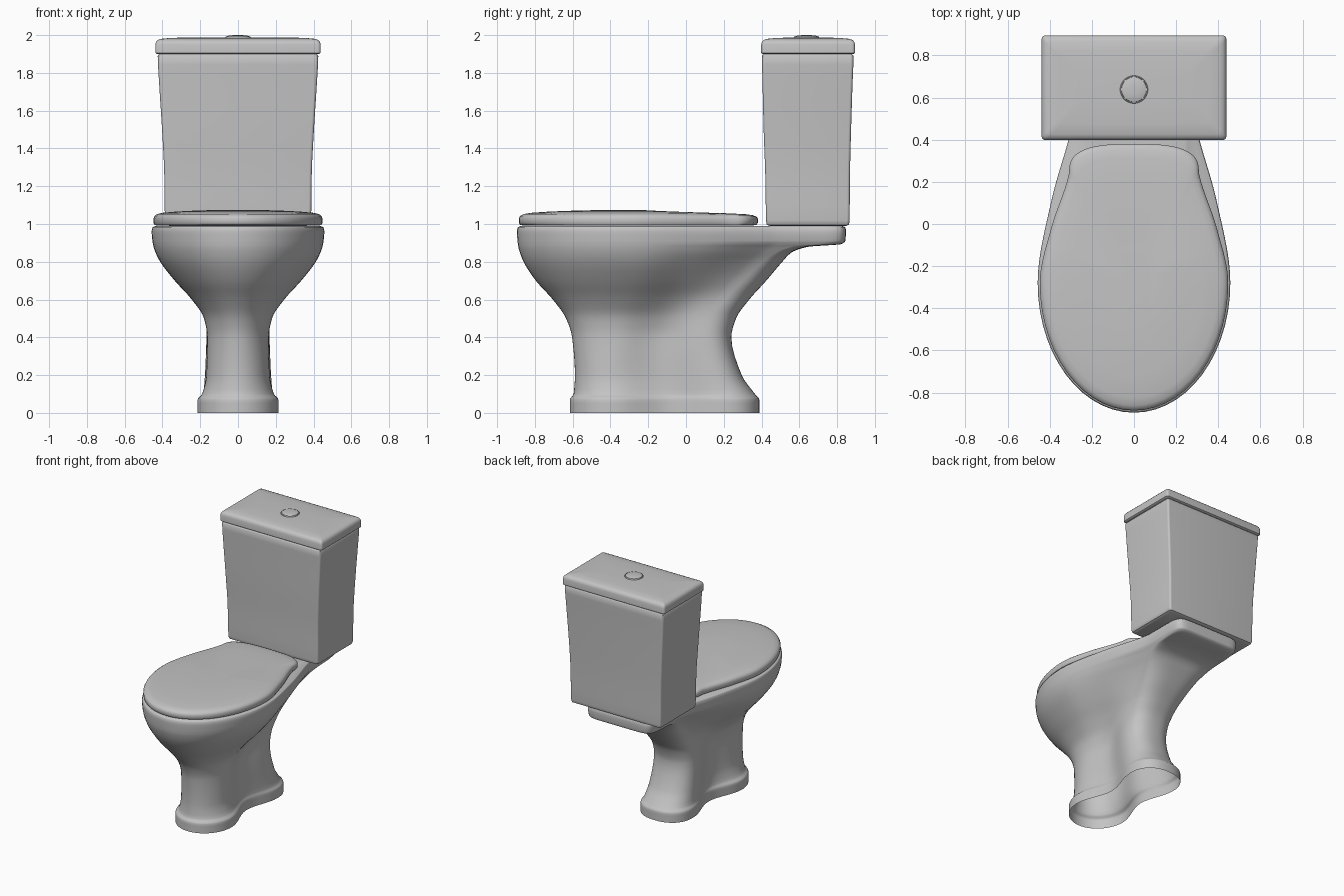
import bpy
import bmesh
import math

cube = bpy.data.objects.get("Cube")
if cube:
    bpy.data.objects.remove(cube, do_unlink=True)

ceramic = bpy.data.materials.new("grey ceramic")
ceramic.use_nodes = True
ceramic.diffuse_color = (0.55, 0.55, 0.55, 1)
ceramic.node_tree.nodes["Principled BSDF"].inputs["Base Color"].default_value = (0.55, 0.55, 0.55, 1)


def loft(name, rings, cap_bottom=True, angle=40):
    """Skin a stack of closed rings into a smooth-shaded object."""
    bm = bmesh.new()
    loops = [[bm.verts.new(p) for p in ring] for ring in rings]
    for low, high in zip(loops, loops[1:]):
        for i in range(len(low)):
            j = (i + 1) % len(low)
            bm.faces.new((low[i], low[j], high[j], high[i]))
    bm.faces.new(loops[-1])
    if cap_bottom:
        bm.faces.new(loops[0][::-1])
    mesh = bpy.data.meshes.new(name)
    bm.to_mesh(mesh)
    bm.free()
    mesh.materials.append(ceramic)
    obj = bpy.data.objects.new(name, mesh)
    bpy.context.collection.objects.link(obj)
    bpy.ops.object.select_all(action="DESELECT")
    obj.select_set(True)
    bpy.context.view_layer.objects.active = obj
    bpy.ops.object.shade_smooth_by_angle(angle=math.radians(angle))
    return obj


def hermite(a, b, ta, tb, t):
    """Cubic from a to b with end slopes ta and tb."""
    return (a * (1 + 2 * t) * (1 - t) ** 2 + ta * t * (1 - t) ** 2
            + b * t * t * (3 - 2 * t) - tb * t * t * (1 - t))


def smooth_rows(rows, steps):
    """Fill in rows between the given ones without overshooting."""
    def slope(i, c):
        if i in (0, len(rows) - 1):
            return 0
        d0 = (rows[i][c] - rows[i - 1][c]) / (rows[i][0] - rows[i - 1][0])
        d1 = (rows[i + 1][c] - rows[i][c]) / (rows[i + 1][0] - rows[i][0])
        return 2 * d0 * d1 / (d0 + d1) if d0 * d1 > 0 else 0

    result = []
    for i in range(len(rows) - 1):
        a, b = rows[i], rows[i + 1]
        h = b[0] - a[0]
        for s in range(steps):
            t = s / steps
            result.append([a[0] + h * t] + [
                hermite(a[c], b[c], slope(i, c) * h, slope(i + 1, c) * h, t)
                for c in range(1, len(a))])
    return result + [list(rows[-1])]


def outline(z, front, back, w1, y1, w2, w3, y3, power, n=14):
    """Symmetric plan: round nose, waist, and a back end of chosen squareness."""
    half = []
    for i in range(n):
        a = math.pi / 2 * i / n
        half.append((w1 * math.sin(a), y1 - (y1 - front) * math.cos(a)))
    lean = (w3 - w1) / 2
    for i in range(n):
        t = 2 * i / n
        w = hermite(w1, w2, 0, lean, t) if t < 1 else hermite(w2, w3, lean, lean * .8, t - 1)
        half.append((w, y1 + (y3 - y1) * i / n))
    for i in range(n + 1):
        a = math.pi / 2 * i / n
        half.append((w3 * math.cos(a) ** (2 / power) if i < n else 0,
                     y3 + (back - y3) * math.sin(a) ** (2 / power)))
    return [(x, y, z) for x, y in half] + [(-x, y, z) for x, y in half[-2:0:-1]]


def rounded_box(z, hx, y0, y1, r, n=6):
    """Rectangle ring with rounded corners."""
    ring = []
    for k, (x, y) in enumerate(((hx - r, y1 - r), (r - hx, y1 - r),
                                (r - hx, y0 + r), (hx - r, y0 + r))):
        for i in range(n + 1):
            a = math.pi / 2 * (k + i / n)
            ring.append((x + r * math.cos(a), y + r * math.sin(a), z))
    return ring


# Bowl, pedestal and tank shelf in one skin, open underneath
# height, front, back, nose width, nose y, waist, rear width, rear y, squareness
bowl_rows = [
    (0.00, -.615, .388, .214, -.38, .135, .2, .2, 2.3),
    (0.07, -.615, .388, .214, -.38, .135, .2, .2, 2.3),
    (0.10, -.595, .365, .19, -.38, .125, .185, .18, 2.3),
    (0.20, -.588, .295, .167, -.38, .12, .175, .14, 2.3),
    (0.40, -.603, .24, .163, -.36, .12, .167, .1, 2.4),
    (0.50, -.635, .265, .18, -.34, .14, .165, .12, 2.4),
    (0.60, -.705, .335, .245, -.31, .19, .17, .18, 2.5),
    (0.70, -.795, .425, .335, -.29, .265, .19, .27, 2.8),
    (0.80, -.86, .51, .412, -.28, .335, .225, .37, 3.2),
    (0.85, -.88, .56, .437, -.28, .365, .25, .43, 4),
    (0.88, -.888, .65, .447, -.28, .377, .265, .47, 6),
    (0.893, -.89, .82, .45, -.28, .381, .272, .49, 8),
    (0.91, -.892, .843, .453, -.28, .385, .28, .5, 9),
    (0.96, -.895, .847, .457, -.28, .392, .288, .5, 9),
    (0.983, -.89, .843, .452, -.28, .388, .283, .5, 9),
    (0.99, -.875, .828, .437, -.28, .373, .268, .5, 9),
]
loft("bowl_and_pedestal", [outline(*row) for row in smooth_rows(bowl_rows, 4)],
     cap_bottom=False, angle=50)

# Closed seat lid: an egg plan, inset towards a domed top that sinks to the rear
lid_rings = []
for z, inset in ((.991, .02), (.996, .005), (1.005, 0), (1.03, 0), (1.042, .005),
                 (1.052, .018), (1.059, .045), (1.066, .12), (1.071, .22), (1.074, .32)):
    s = 1 - inset / .445
    sink = .02 * max(0, z - 1.03) / .04
    ring = outline(z, -.885, .38, .447, -.28, .393, .308, .24, 2.9)
    lid_rings.append([(x * s, -.28 + (y + .28) * s, z - sink * max(0, y + .1))
                      for x, y, z in ring])
loft("seat_lid", lid_rings)

# Tank, flaring upwards
tank_rows = [(.99, .365, .443, .848), (.996, .38, .428, .862), (1.02, .387, .424, .866),
             (1.25, .39, .42, .868), (1.5, .402, .411, .874),
             (1.75, .418, .405, .882), (1.89, .425, .402, .887), (1.9, .417, .411, .878)]
loft("tank", [rounded_box(*row, .015) for row in smooth_rows(tank_rows, 3)])

# Tank lid with softened edges and a slight crown
lid_steps = ((1.9, .008), (1.906, 0), (1.95, 0), (1.964, .004), (1.974, .013),
             (1.98, .028), (1.985, .08), (1.988, .18))
loft("tank_lid", [rounded_box(z, .438 - d, .398 + d, .895 - d, .018) for z, d in lid_steps])

# Flush button: low collar, fine groove and crowned cap
button_steps = ((1.98, .066), (1.99, .066), (1.993, .064), (1.993, .062), (1.99, .061),
                (1.99, .06), (1.994, .059), (1.998, .045), (2.0, .02))
loft("flush_button", [[(r * math.cos(a), .638 + r * math.sin(a), z)
                       for a in (math.tau * i / 40 for i in range(40))]
                      for z, r in button_steps])
